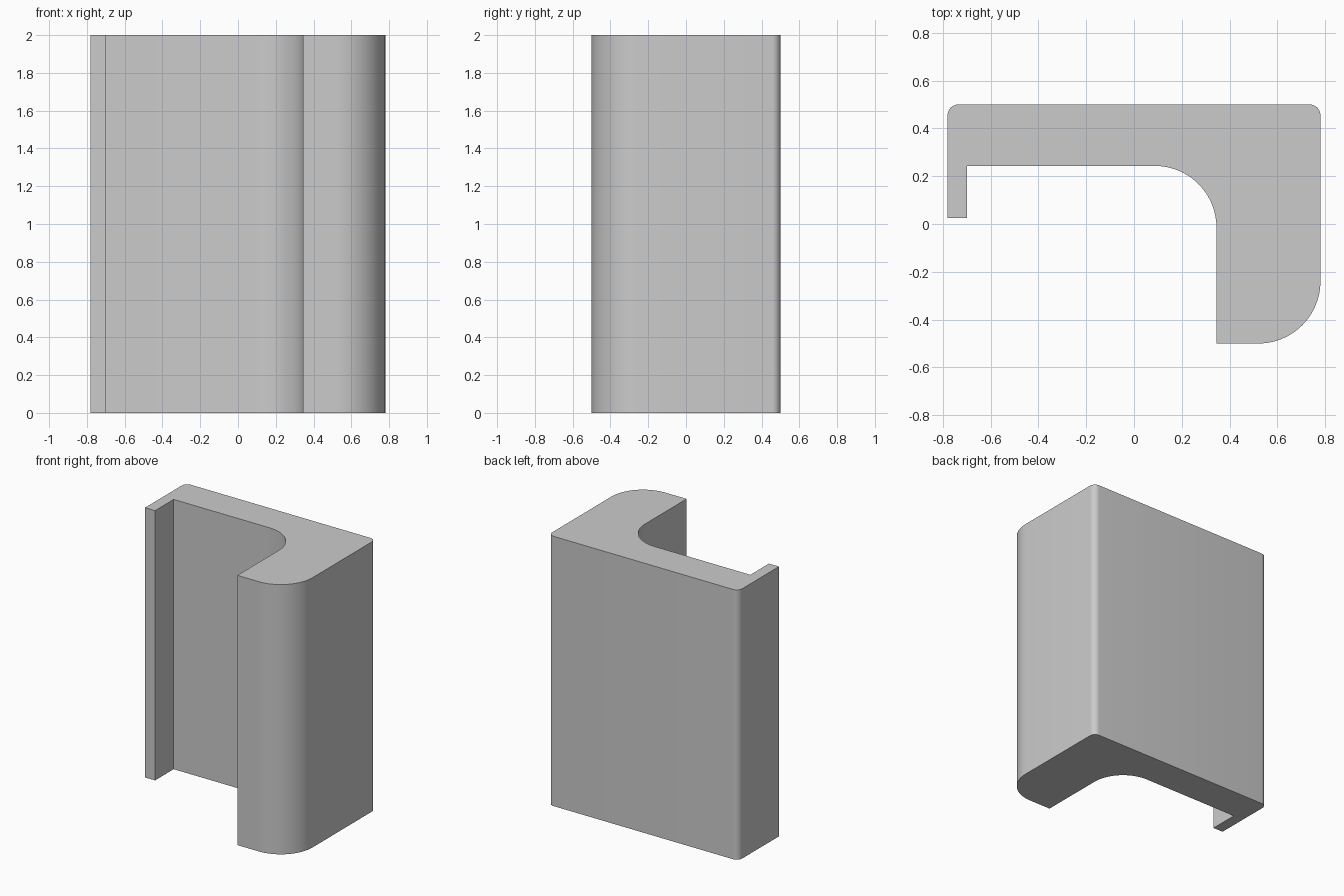
import bpy, bmesh, math

if "Cube" in bpy.data.objects:
    bpy.data.objects.remove(bpy.data.objects["Cube"])

HEIGHT = 2.0


def arc(cx, cy, r, start, end, steps):
    """Points along an arc, angles in degrees."""
    return [(cx + r * math.cos(math.radians(start + (end - start) * i / steps)),
             cy + r * math.sin(math.radians(start + (end - start) * i / steps)))
            for i in range(steps + 1)]


# Hooked cross-section, counter-clockwise
profile = [(0.345, -0.5)]                               # inner foot of the thick leg
profile += arc(0.52, -0.24, 0.26, -90, 0, 24)           # large outer round
profile += arc(0.735, 0.455, 0.045, 0, 90, 8)           # back right corner
profile += arc(-0.735, 0.455, 0.045, 90, 180, 8)        # back left corner
profile += [(-0.78, 0.025), (-0.698, 0.025), (-0.698, 0.243)]  # thin lip
profile += arc(0.087, -0.015, 0.258, 90, 0, 24)         # inner fillet

# Extrude the cross-section upward
bm = bmesh.new()
base = bm.faces.new([bm.verts.new((x, y, 0)) for x, y in profile])
top = bmesh.ops.extrude_face_region(bm, geom=[base], use_keep_orig=True)
bmesh.ops.translate(bm, vec=(0, 0, HEIGHT),
                    verts=[v for v in top["geom"] if isinstance(v, bmesh.types.BMVert)])
bmesh.ops.recalc_face_normals(bm, faces=bm.faces)
mesh = bpy.data.meshes.new("edge_trim")
bm.to_mesh(mesh)
bm.free()

trim = bpy.data.objects.new("edge_trim", mesh)
bpy.context.collection.objects.link(trim)

# Plain grey finish
grey = bpy.data.materials.new("light_grey")
grey.diffuse_color = (0.6, 0.6, 0.6, 1)
grey.use_nodes = True
grey.node_tree.nodes["Principled BSDF"].inputs["Base Color"].default_value = grey.diffuse_color
mesh.materials.append(grey)

# Smooth rounds, crisp corners
bpy.context.view_layer.objects.active = trim
trim.select_set(True)
bpy.ops.object.shade_smooth_by_angle(angle=math.radians(30))
